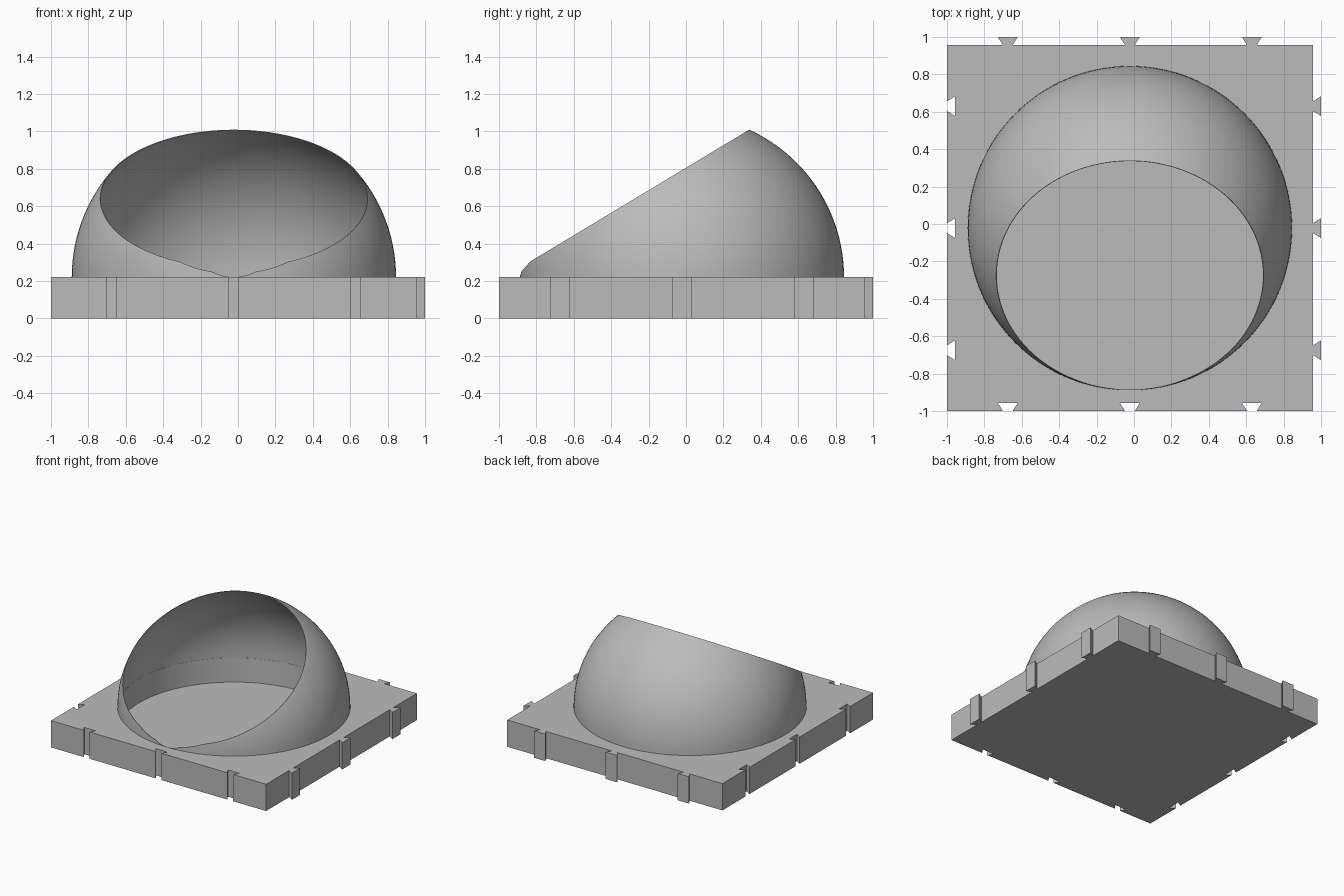
import bpy, bmesh
from math import pi, cos, sin
from mathutils import Vector, Matrix

cube = bpy.data.objects.get("Cube")
if cube:
    bpy.data.objects.remove(cube, do_unlink=True)

C = -0.022          # plate and dome centre in x and y
TOP = 0.22          # plate thickness
FLOOR = 0.022       # floor of the round recess
R = 0.867           # dome radius
WALL = 0.004

grey = bpy.data.materials.new("plain_grey")
grey.use_nodes = True
COLOUR = (0.5, 0.5, 0.5, 1)
grey.diffuse_color = COLOUR
grey.node_tree.nodes["Principled BSDF"].inputs["Base Color"].default_value = COLOUR


def add_object(name, bm):
    mesh = bpy.data.meshes.new(name)
    bm.to_mesh(mesh)
    bm.free()
    mesh.materials.append(grey)
    obj = bpy.data.objects.new(name, mesh)
    bpy.context.collection.objects.link(obj)
    return obj


def apply_modifiers(obj):
    bpy.ops.object.select_all(action='DESELECT')
    bpy.context.view_layer.objects.active = obj
    obj.select_set(True)
    for mod in list(obj.modifiers):
        bpy.ops.object.modifier_apply(modifier=mod.name)


# Plate outline: dovetail slots on the front and left, tabs on the back and right
LOW, HIGH, DEPTH = -1.0, 0.956, 0.044
NARROW, WIDE = 0.026, 0.053


def side(edge):
    pts = [(LOW, edge)]
    for mid in (-0.675, C, 0.63):
        pts += [(mid - NARROW, edge), (mid - WIDE, edge + DEPTH),
                (mid + WIDE, edge + DEPTH), (mid + NARROW, edge)]
    return pts + [(HIGH, edge)]


front, back = side(LOW), side(HIGH)
right = [(y, x) for x, y in back]
left = [(y, x) for x, y in front]
outline = front[:-1] + right[:-1] + back[:0:-1] + left[:0:-1]

bm = bmesh.new()
base = bm.faces.new([bm.verts.new((x, y, 0)) for x, y in outline])
ext = bmesh.ops.extrude_face_region(bm, geom=[base])
for v in ext["geom"]:
    if isinstance(v, bmesh.types.BMVert):
        v.co.z = TOP
bmesh.ops.recalc_face_normals(bm, faces=bm.faces)
plate = add_object("base_plate", bm)

# Round recess under the dome
bm = bmesh.new()
bmesh.ops.create_cone(bm, cap_ends=True, segments=128, radius1=R - WALL,
                      radius2=R - WALL, depth=1,
                      matrix=Matrix.Translation((C, C, FLOOR + 0.5)))
cutter = add_object("recess_cutter", bm)
cutter.hide_render = True
cut = plate.modifiers.new("recess", 'BOOLEAN')
cut.operation = 'DIFFERENCE'
cut.solver = 'EXACT'
cut.object = cutter
apply_modifiers(plate)
bpy.data.objects.remove(cutter, do_unlink=True)
bpy.ops.object.shade_smooth_by_angle(angle=pi / 9)

# Dome: half sphere with a slanted opening that steepens at the front lip
bm = bmesh.new()
bmesh.ops.create_uvsphere(bm, u_segments=128, v_segments=64, radius=R,
                          matrix=Matrix.Translation((C, C, TOP)))


def slice_off(point, normal):
    bmesh.ops.bisect_plane(bm, geom=bm.verts[:] + bm.edges[:] + bm.faces[:],
                           plane_co=point, plane_no=normal, clear_outer=True)


slice_off((0, 0, TOP), (0, 0, -1))
rim = [(0.34, 1.01), (-0.834, 0.303), (-0.88, 0.25), (-0.889, TOP)]
for (y1, z1), (y2, z2) in zip(rim, rim[1:]):
    slice_off((0, y1, z1), Vector((0, z2 - z1, y1 - y2)).normalized())
dome = add_object("dome_shell", bm)
shell = dome.modifiers.new("shell", 'SOLIDIFY')
shell.thickness = WALL
shell.offset = -1
apply_modifiers(dome)
bpy.ops.object.shade_smooth_by_angle(angle=pi / 6)
